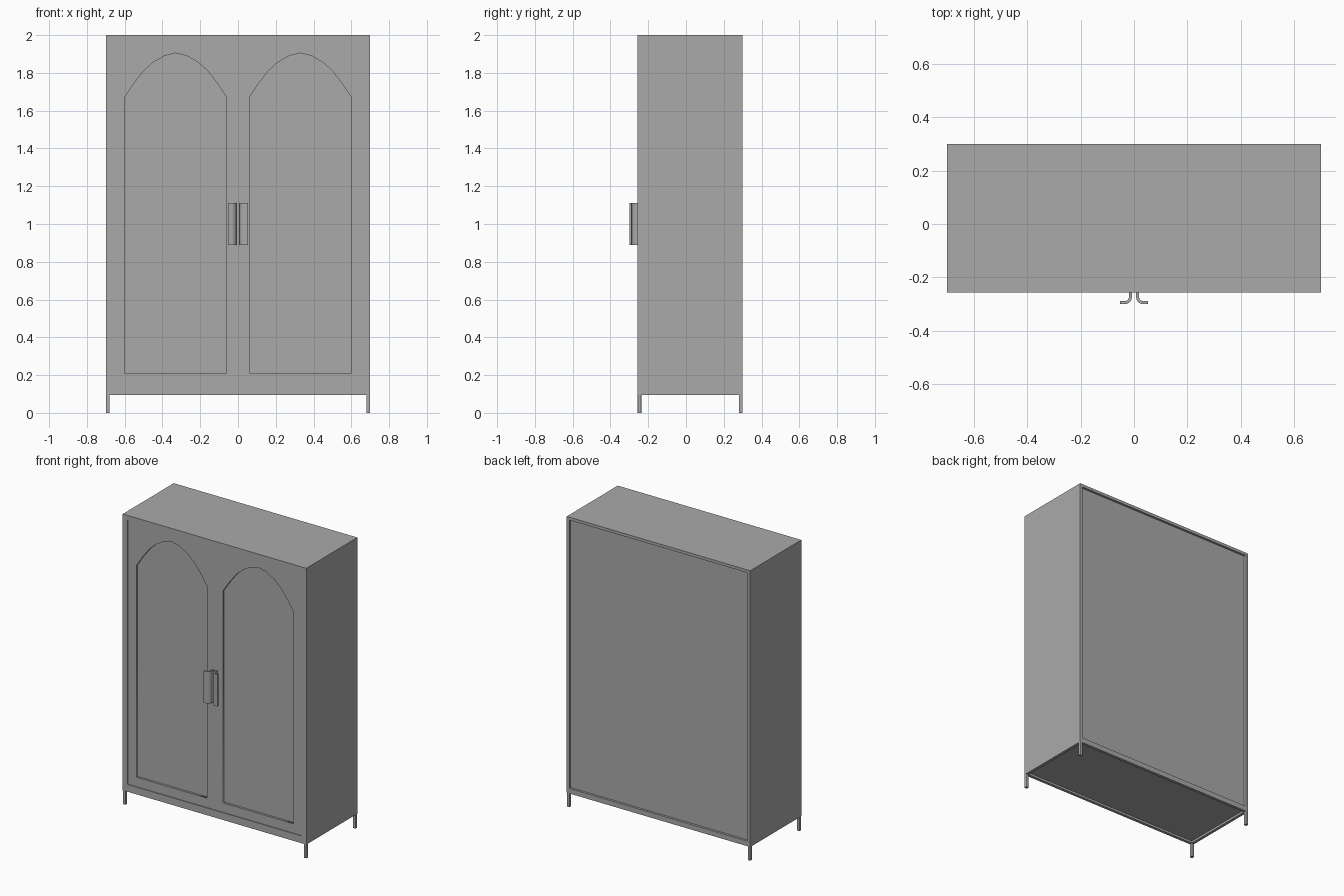
import bpy, bmesh, math
from mathutils import Vector

cube = bpy.data.objects.get("Cube")
if cube:
    bpy.data.objects.remove(cube, do_unlink=True)

GREY = (0.4, 0.4, 0.4, 1)
grey = bpy.data.materials.new("painted_grey_metal")
grey.use_nodes = True
grey.diffuse_color = GREY
grey.node_tree.nodes["Principled BSDF"].inputs["Base Color"].default_value = GREY

W, FRONT, BACK = 0.70, -0.256, 0.30      # half width, front and back planes
BASE, TOP = 0.095, 2.0                   # underside and top of the body
ARCH = [(-0.27, 1.67), (-0.22, 1.745), (-0.17, 1.81), (-0.12, 1.855),
        (-0.06, 1.89), (0, 1.905)]       # left half of a door arch


def box(name, lo, hi, bevel=0):
    """Axis-aligned box between two corners."""
    bm = bmesh.new()
    bmesh.ops.create_cube(bm, size=1)
    lo, hi = Vector(lo), Vector(hi)
    for v in bm.verts:
        v.co = Vector([a + (c + 0.5) * (b - a) for a, b, c in zip(lo, hi, v.co)])
    if bevel:
        upright = [e for e in bm.edges
                   if abs(e.verts[0].co.z - e.verts[1].co.z) > 0.01]
        bmesh.ops.bevel(bm, geom=upright, offset=bevel, segments=2,
                        profile=0.5, affect='EDGES')
    return link(name, bm)


def link(name, bm):
    bmesh.ops.recalc_face_normals(bm, faces=bm.faces)
    mesh = bpy.data.meshes.new(name)
    bm.to_mesh(mesh)
    bm.free()
    mesh.materials.append(grey)
    obj = bpy.data.objects.new(name, mesh)
    bpy.context.collection.objects.link(obj)
    return obj


def sheet(name, outlines, y, depth):
    """Upright sheet in the xz plane; inner outlines become openings."""
    curve = bpy.data.curves.new(name, 'CURVE')
    curve.dimensions = '2D'
    curve.fill_mode = 'BOTH'
    curve.extrude = depth / 2
    for pts in outlines:
        spline = curve.splines.new('POLY')
        spline.points.add(len(pts) - 1)
        for p, (x, z) in zip(spline.points, pts):
            p.co = (x, z, 0, 1)
        spline.use_cyclic_u = True
    obj = bpy.data.objects.new(name, curve)
    bpy.context.collection.objects.link(obj)
    obj.rotation_euler.x = math.pi / 2
    obj.location.y = y + depth / 2
    curve.materials.append(grey)
    bpy.ops.object.select_all(action='DESELECT')
    obj.select_set(True)
    bpy.context.view_layer.objects.active = obj
    bpy.ops.object.convert(target='MESH')
    return bpy.context.object


# Carcass
T = 0.02
for side, s in (("left", 1), ("right", -1)):
    x0, x1 = sorted((s * W, s * (W - T)))
    box(f"{side}_side", (x0, FRONT, BASE), (x1, BACK, TOP))
    x0, x1 = sorted((s * (W - T), s * (W - 0.035)))
    box(f"{side}_front_stile", (x0, FRONT, BASE), (x1, FRONT + T, TOP - T))
box("top_panel", (T - W, FRONT, TOP - T), (W - T, BACK, TOP))
box("front_top_rail", (0.035 - W, FRONT, TOP - 0.03), (W - 0.035, FRONT + T, TOP - T))
box("front_bottom_rail", (0.035 - W, FRONT, BASE), (W - 0.035, FRONT + T, 0.145))
box("back_bottom_rail", (T - W, BACK - T, BASE), (W - T, BACK, 0.13))
box("back_panel", (T - W, BACK - 0.03, BASE + T), (W - T, BACK - 0.015, TOP - T))
box("bottom_panel", (T - W, FRONT + T, BASE + 0.015), (W - T, BACK - T, BASE + 0.03))

# Doors with arched openings and recessed panels
arch = ARCH + [(-x, z) for x, z in reversed(ARCH[:-1])]
arch += [(0.27, 0.21), (-0.27, 0.21)]
frame = [(-0.665, 0.145), (0.665, 0.145), (0.665, 1.97), (-0.665, 1.97)]
holes = [[(x + s * 0.33, z) for x, z in arch] for s in (-1, 1)]
sheet("door_frames", [frame] + holes, FRONT + 0.005, 0.015)
for side, s in (("left", 1), ("right", -1)):
    cx = s * 0.33
    box(f"{side}_door_panel", (cx - 0.3, FRONT + 0.02, 0.18),
        (cx + 0.3, FRONT + 0.03, 1.94))

# Curved pull handles: a stem that bends outward into a lip
for side, s in (("left", 1), ("right", -1)):
    arc = [math.radians(a) for a in range(0, 91, 15)]
    outer = [(0.034 - 0.026 * math.cos(a), -0.274 - 0.026 * math.sin(a)) for a in arc]
    inner = [(0.034 - 0.015 * math.cos(a), -0.274 - 0.015 * math.sin(a)) for a in arc]
    profile = ([(0.008, FRONT + 0.006)] + outer + [(0.053, -0.30), (0.053, -0.289)]
               + inner[::-1] + [(0.019, FRONT + 0.006)])
    bm = bmesh.new()
    face = bm.faces.new([bm.verts.new((s * x, y, 0.89)) for x, y in profile])
    ext = bmesh.ops.extrude_face_region(bm, geom=[face])
    bmesh.ops.translate(bm, vec=(0, 0, 0.22),
                        verts=[v for v in ext["geom"] if isinstance(v, bmesh.types.BMVert)])
    handle = link(f"{side}_handle", bm)
    bpy.ops.object.select_all(action='DESELECT')
    handle.select_set(True)
    bpy.context.view_layer.objects.active = handle
    bpy.ops.object.shade_smooth_by_angle(angle=math.radians(30))

# Legs
for side, x in (("left", W - T), ("right", -W)):
    for end, y in (("front", FRONT), ("back", BACK - T)):
        box(f"{end}_{side}_leg", (x, y, 0), (x + T, y + T, BASE), bevel=0.004)
